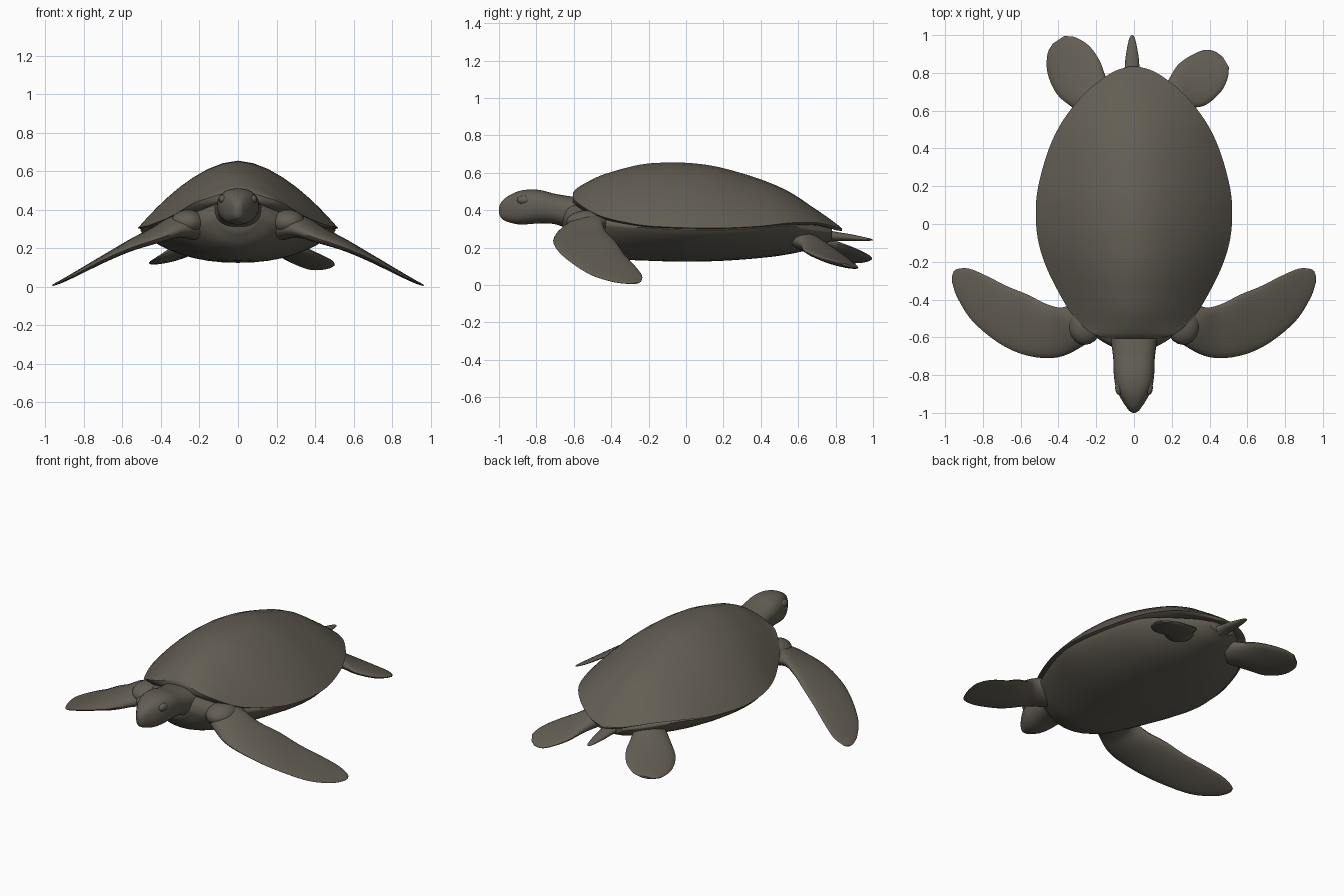
import bpy
import bmesh
import math
from mathutils import Vector, Matrix

cube = bpy.data.objects.get("Cube")
if cube:
    bpy.data.objects.remove(cube, do_unlink=True)

# One flat skin and shell colour
SKIN = (0.125, 0.112, 0.088, 1)
skin = bpy.data.materials.new("olive grey skin")
skin.use_nodes = True
skin.diffuse_color = SKIN
shader = skin.node_tree.nodes["Principled BSDF"]
shader.inputs["Base Color"].default_value = SKIN
shader.inputs["Roughness"].default_value = 0.8


def finish(name, bm):
    """Turn a bmesh into a smooth shaded object that keeps hard rims."""
    bmesh.ops.recalc_face_normals(bm, faces=bm.faces)
    mesh = bpy.data.meshes.new(name)
    bm.to_mesh(mesh)
    bm.free()
    mesh.materials.append(skin)
    mesh.shade_smooth()
    mesh.set_sharp_from_angle(angle=math.radians(50))
    obj = bpy.data.objects.new(name, mesh)
    bpy.context.collection.objects.link(obj)
    return obj


def refine(stations, steps=5):
    """Pass a smooth spline through rows of section values."""
    rows = [Vector(s) for s in stations]
    rows = [rows[0] * 2 - rows[1]] + rows + [rows[-1] * 2 - rows[-2]]
    result = []
    for a, b, c, d in zip(rows, rows[1:], rows[2:], rows[3:]):
        for i in range(steps):
            t = i / steps
            result.append((b * 2 + (c - a) * t + (a * 2 - b * 5 + c * 4 - d) * t ** 2
                           + (b * 3 - a - c * 3 + d) * t ** 3) / 2)
    return result + [rows[-2]]


def loft(name, rings):
    """Skin a row of closed rings and cap both ends."""
    bm = bmesh.new()
    loops = [[bm.verts.new(p) for p in ring] for ring in rings]
    count = len(loops[0])
    for first, second in zip(loops, loops[1:]):
        for i in range(count):
            j = (i + 1) % count
            bm.faces.new((first[i], first[j], second[j], second[i]))
    for end in (loops[0], loops[-1]):
        bm.faces.new(end)
    return finish(name, bm)


def body_part(name, stations, upper, lower, sides=40):
    """Loft along y; rows are y, half width, top, side height, bottom."""
    rings = []
    for y, width, top, mid, bottom in refine(stations):
        ring = []
        for i in range(sides):
            angle = math.tau * i / sides
            t = math.cos(angle)
            reach, (power, root) = (top - mid, upper) if math.sin(angle) >= 0 else (bottom - mid, lower)
            rise = max(0, 1 - abs(t) ** power) ** root
            ring.append((width * t, y, mid + reach * rise))
        rings.append(ring)
    return loft(name, rings)


def flipper(name, stations, side=1, sides=20):
    """Loft a blade; rows are leading edge, trailing edge, half thickness."""
    rings = []
    for row in refine(stations):
        lead, trail, thick = Vector(row[0:3]), Vector(row[3:6]), row[6]
        ring = []
        for i in range(sides):
            angle = math.tau * i / sides
            p = (lead + trail) / 2 + (lead - trail) / 2 * math.cos(angle)
            p.z += thick * math.sin(angle)
            ring.append((p.x * side, p.y, p.z))
        rings.append(ring)
    return loft(name, rings)


def ellipsoid(name, centre, radii):
    bm = bmesh.new()
    bmesh.ops.create_uvsphere(bm, u_segments=20, v_segments=12, radius=1)
    bmesh.ops.transform(bm, matrix=Matrix.LocRotScale(Vector(centre), None, Vector(radii)), verts=bm.verts)
    return finish(name, bm)


# Domed shell with a thin overhanging lip
body_part("shell", [
    (-.605, .14, .495, .465, .44), (-.58, .22, .52, .44, .42), (-.52, .29, .555, .40, .38),
    (-.43, .36, .595, .36, .34), (-.25, .455, .643, .322, .305), (-.1, .505, .655, .31, .295),
    (.05, .52, .65, .305, .29), (.2, .507, .625, .305, .29), (.4, .45, .565, .315, .3),
    (.55, .375, .5, .332, .315), (.68, .272, .415, .335, .32), (.76, .18, .36, .322, .305),
    (.81, .1, .323, .308, .292), (.835, .02, .302, .3, .29)],
    (1.75, 1), (8, 1))

# Rounded belly with shoulders and hips
body_part("belly", [
    (-.66, .1, .44, .36, .29), (-.6, .2, .45, .33, .21), (-.5, .3, .42, .33, .16),
    (-.4, .36, .4, .32, .14), (-.2, .45, .36, .305, .13), (0, .505, .34, .295, .125),
    (.2, .49, .34, .295, .13), (.4, .435, .34, .305, .145), (.55, .35, .34, .315, .165),
    (.7, .2, .33, .29, .2), (.78, .1, .3, .28, .24)],
    (2, .5), (2.2, .8))

# Neck and beaked head
body_part("head", [
    (-.5, .15, .46, .37, .26), (-.6, .127, .472, .39, .29), (-.7, .111, .488, .41, .325),
    (-.78, .108, .508, .42, .33), (-.85, .1, .51, .42, .325), (-.9, .082, .5, .415, .325),
    (-.94, .06, .482, .41, .334), (-.97, .04, .462, .405, .345), (-.99, .024, .44, .4, .36),
    (-1, .006, .415, .4, .385)],
    (2.5, .42), (2.6, .42))

# Paired parts: brows, shoulders and long front flippers
front_blade = [
    (.16, -.55, .3, .28, -.38, .32, .07), (.27, -.645, .3, .37, -.44, .325, .055),
    (.4, -.705, .255, .46, -.425, .28, .04), (.55, -.7, .205, .56, -.375, .23, .03),
    (.7, -.64, .14, .67, -.33, .165, .022), (.85, -.52, .06, .78, -.275, .105, .015),
    (.93, -.4, .02, .87, -.237, .055, .01), (.96, -.32, .008, .93, -.237, .025, .006),
    (.965, -.28, .008, .955, -.25, .012, .003)]
for label, side in (("left", 1), ("right", -1)):
    ellipsoid(label + "_brow", (side * .078, -.865, .455), (.022, .04, .024))
    ellipsoid(label + "_shoulder", (side * .26, -.53, .335), (.09, .11, .065))
    flipper(label + "_front_flipper", front_blade, side)

# Paddle shaped hind flippers, each caught at its own point in the stroke
flipper("left_hind_flipper", [
    (.24, .56, .25, .12, .68, .24, .06), (.3, .61, .22, .18, .76, .2, .045),
    (.38, .63, .185, .24, .85, .15, .03), (.46, .7, .15, .35, .915, .1, .022),
    (.495, .77, .13, .42, .917, .092, .014), (.503, .83, .115, .47, .885, .098, .006)])
flipper("right_hind_flipper", [
    (.24, .56, .25, .11, .68, .25, .06), (.33, .62, .2, .15, .78, .225, .045),
    (.41, .69, .155, .185, .87, .205, .03), (.458, .8, .128, .24, .945, .175, .022),
    (.458, .9, .122, .31, .988, .152, .014), (.43, .955, .125, .37, .995, .14, .006)], -1)

# Short pointed tail
tail = body_part("tail", [
    (.68, .06, .31, .27, .22), (.8, .042, .285, .262, .235), (.88, .035, .272, .254, .235),
    (.95, .023, .257, .247, .236), (.985, .014, .249, .243, .237), (1, .004, .243, .241, .239)],
    (2, .5), (2, .5), 20)
tail.location.x = -.01
